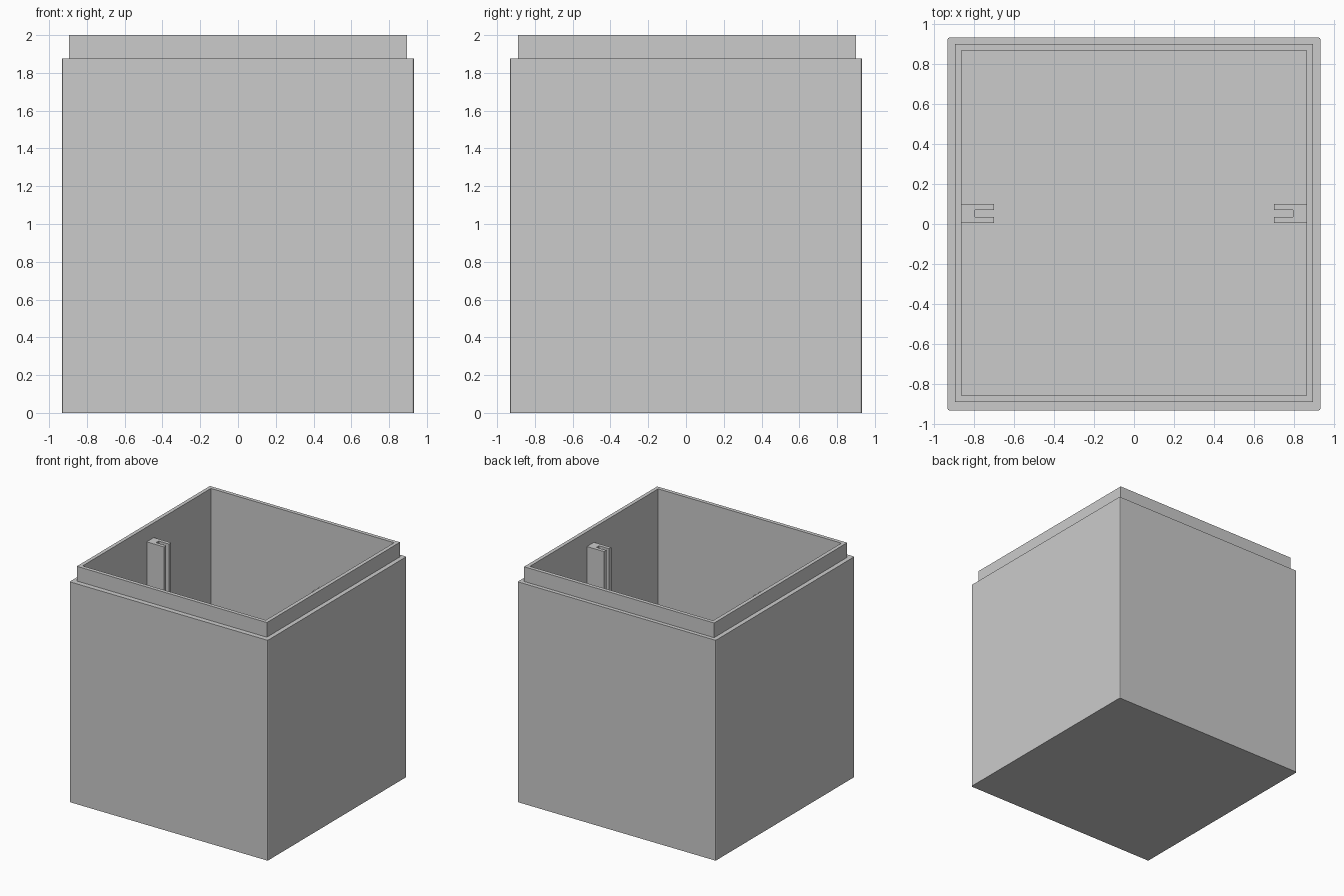
import bpy
import bmesh

cube = bpy.data.objects.get("Cube")
if cube:
    bpy.data.objects.remove(cube, do_unlink=True)

grey = bpy.data.materials.new("plain_grey")
grey.use_nodes = True
COLOUR = (0.6, 0.6, 0.6, 1)
grey.diffuse_color = COLOUR
grey.node_tree.nodes["Principled BSDF"].inputs["Base Color"].default_value = COLOUR

OUTER, LIP, INNER = 0.9325, 0.8945, 0.8625   # half widths
SHIFT = 0.005                                # lip and cavity sit slightly back
FLOOR, SHOULDER, TOP = 0.07, 1.875, 2.0


def make_object(name, bm):
    bmesh.ops.recalc_face_normals(bm, faces=bm.faces)
    mesh = bpy.data.meshes.new(name)
    bm.to_mesh(mesh)
    bm.free()
    mesh.materials.append(grey)
    obj = bpy.data.objects.new(name, mesh)
    bpy.context.collection.objects.link(obj)
    return obj


def box_shell():
    """Loft square rings up the outside, over the lip and down to the floor."""
    bm = bmesh.new()
    profile = [(OUTER, 0, 0), (OUTER, SHOULDER, 0), (LIP, SHOULDER, SHIFT),
               (LIP, TOP, SHIFT), (INNER, TOP, SHIFT), (INNER, FLOOR, SHIFT)]
    rings = [[bm.verts.new((sx * r, sy * r + dy, z))
              for sx, sy in ((-1, -1), (1, -1), (1, 1), (-1, 1))]
             for r, z, dy in profile]
    for low, high in zip(rings, rings[1:]):
        for i in range(4):
            j = (i + 1) % 4
            bm.faces.new((low[i], low[j], high[j], high[i]))
    bm.faces.new(rings[0])
    bm.faces.new(rings[-1])
    # Slightly eased outer corners
    corners = [bm.edges.get((a, b)) for a, b in zip(rings[0], rings[1])]
    bmesh.ops.bevel(bm, geom=corners, offset=0.01, segments=2,
                    profile=0.5, affect='EDGES')
    return make_object("box_shell", bm)


def slotted_rail(name, side):
    """Extrude a C-shaped section with its slot facing the middle."""
    wall, slot, tip = INNER, 0.795, 0.70
    outline = [(wall, 0.005), (tip, 0.005), (tip, 0.035), (slot, 0.035),
               (slot, 0.07), (tip, 0.07), (tip, 0.1), (wall, 0.1)]
    bm = bmesh.new()
    base = bm.faces.new([bm.verts.new((side * x, y, FLOOR)) for x, y in outline])
    grown = bmesh.ops.extrude_face_region(bm, geom=[base], use_keep_orig=True)
    moved = [v for v in grown["geom"] if isinstance(v, bmesh.types.BMVert)]
    bmesh.ops.translate(bm, verts=moved, vec=(0, 0, SHOULDER - FLOOR))
    return make_object(name, bm)


box_shell()
slotted_rail("left_rail", 1)
slotted_rail("right_rail", -1)
